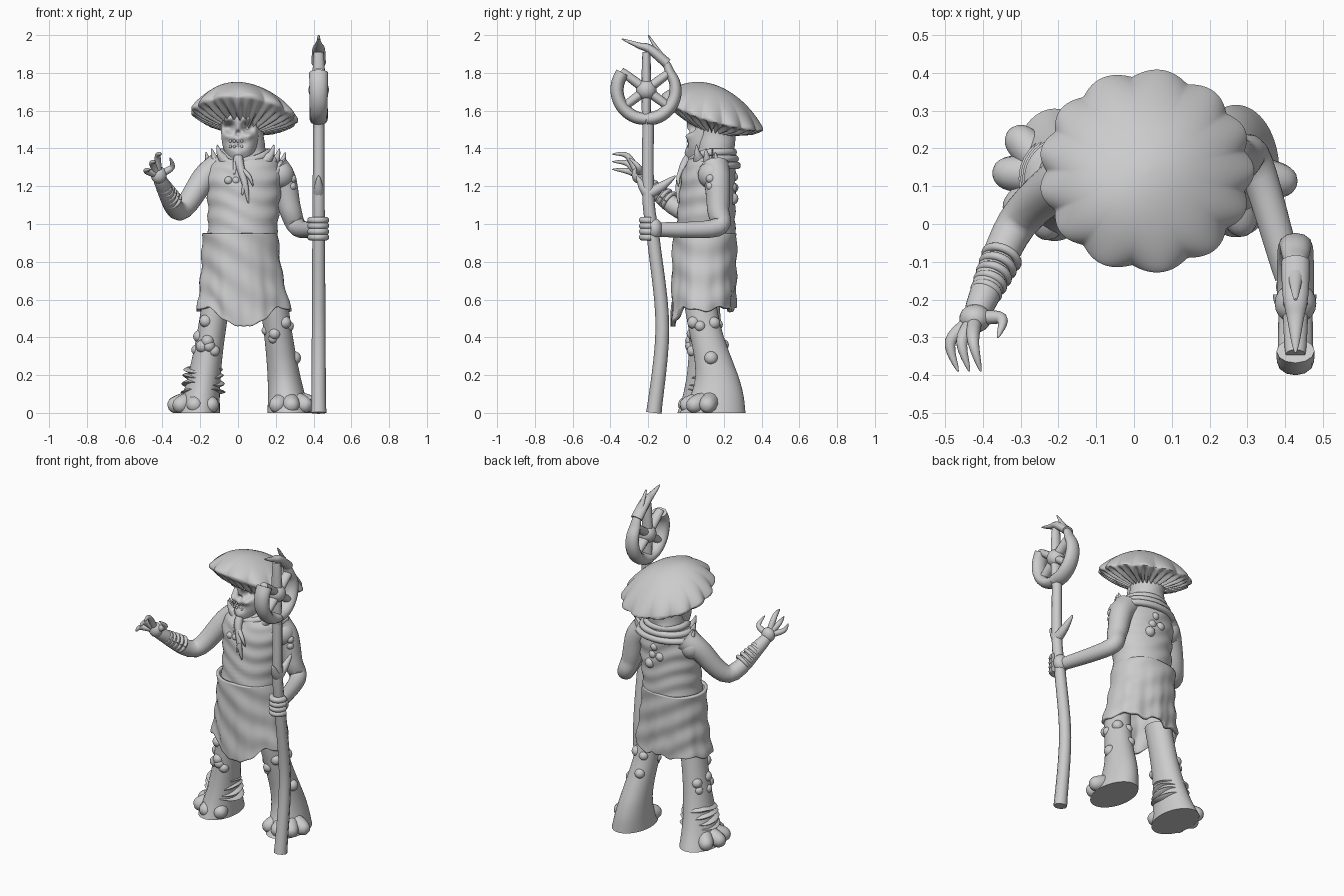
import bpy, bmesh, random
from math import sin, cos, pi, atan2, exp, radians
from mathutils import Vector, Matrix

if "Cube" in bpy.data.objects:
    bpy.data.objects.remove(bpy.data.objects["Cube"])
random.seed(4)

clay = bpy.data.materials.new("grey_clay")
clay.use_nodes = True
clay.diffuse_color = (.6, .6, .6, 1)
clay.node_tree.nodes["Principled BSDF"].inputs["Base Color"].default_value = clay.diffuse_color


def finish(name, bm):
    bmesh.ops.recalc_face_normals(bm, faces=bm.faces)
    mesh = bpy.data.meshes.new(name)
    bm.to_mesh(mesh)
    bm.free()
    mesh.materials.append(clay)
    mesh.polygons.foreach_set("use_smooth", [True] * len(mesh.polygons))
    mesh.set_sharp_from_angle(angle=radians(60))
    obj = bpy.data.objects.new(name, mesh)
    bpy.context.scene.collection.objects.link(obj)
    return obj


def spline(points, steps):
    """Smooth interpolation through tuples of any length."""
    padded = [points[0], *points, points[-1]]
    out = []
    for before, start, end, after in zip(padded, padded[1:], padded[2:], padded[3:]):
        for step in range(steps):
            t = step / steps
            ease = t * t * (3 - 2 * t)
            lean, arrive = t * (1 - t) ** 2 / 2, t * t * (t - 1) / 2
            out.append([p + (q - p) * ease + (q - o) * lean + (r - p) * arrive
                        for o, p, q, r in zip(before, start, end, after)])
    return out + [list(points[-1])]


def skin(bm, rings, caps=True):
    loops = [[bm.verts.new(point) for point in ring] for ring in rings]
    for low, high in zip(loops, loops[1:]):
        for i in range(len(low)):
            bm.faces.new((low[i - 1], low[i], high[i], high[i - 1]))
    if caps:
        bm.faces.new(loops[0])
        bm.faces.new(loops[-1])


def arc(center, u, v, start, stop, count=12):
    """Points on an elliptical arc spanned by the half axes u and v."""
    angles = [start + (stop - start) * k / count for k in range(count + 1)]
    return [Vector(center) + Vector(u) * cos(a) + Vector(v) * sin(a) for a in angles]


def loft(name, rows, sides=64, steps=10, warp=None, caps=True):
    """Stack of horizontal ellipses: x, y, z, x radius, y radius."""
    rings = []
    for x, y, z, rx, ry in spline(rows, steps):
        ring = arc((x, y, z), (rx, 0, 0), (0, ry, 0), 0, 2 * pi, sides)[:-1]
        rings.append([warp(v, Vector((x, y, z))) for v in ring] if warp else ring)
    bm = bmesh.new()
    skin(bm, rings, caps)
    return finish(name, bm)


def tubes(name, paths, thick, thin, power=2, sides=12, flat=1):
    """Tubes along paths, tapering from thick to thin."""
    bm = bmesh.new()
    for path in paths:
        points = [Vector(p) for p in spline(path, 6)]
        last = len(points) - 1
        side = Vector((1, .01, .02))
        rings = []
        for k, point in enumerate(points):
            along = (points[min(k + 1, last)] - points[max(k - 1, 0)]).normalized()
            if abs(side.dot(along)) > .95:
                side = Vector((0, .1, 1))
            side = (side - along * side.dot(along)).normalized()
            radius = thick + (thin - thick) * (k / last) ** power
            rings.append(arc(point, side * radius * flat, along.cross(side) * radius, 0, 2 * pi, sides)[:-1])
        skin(bm, rings)
    return finish(name, bm)


def blobs(name, items, scale=(1, 1, 1)):
    bm = bmesh.new()
    for center, radius in items:
        matrix = Matrix.Translation(center) @ Matrix.Diagonal((*scale, 1)) @ Matrix.Scale(radius, 4)
        bmesh.ops.create_icosphere(bm, subdivisions=3, radius=1, matrix=matrix)
    return finish(name, bm)


def warts(name, host, count, allowed):
    spots = [v.co - v.normal * .012 for v in host.data.vertices if allowed(v.co)]
    blobs(name, [(spot, random.uniform(.025, .036)) for spot in random.sample(spots, count)])


# Torso with wrapped cloth wrinkles
def wrinkle(v, center):
    depth = .004 if v.z < 1.4 else .002
    return v + (v - center).normalized() * depth * sin(65 * v.z + 9 * v.x + 2 * sin(14 * v.x))

torso = loft("torso", [(.02, .1, .88, .18, .16), (.03, .11, 1.1, .19, .15), (.03, .12, 1.27, .2, .14),
                       (.04, .14, 1.34, .165, .125), (.035, .155, 1.4, .11, .105), (.03, .16, 1.58, .105, .1)],
             steps=12, warp=wrinkle)

# Skirt with a pointed front flap and ragged hem
def drape(v, center):
    t = (.95 - v.z) / .4
    out = v - center
    a = atan2(out.y, out.x)
    v = v + out * t * (.03 * sin(7 * a + 5 * v.z) + .012 * sin(17 * a))
    v += out.normalized() * .004 * sin(45 * v.z + 25 * v.x)
    flap = .11 * max(0, 1 - abs(out.x) / .19) if out.y < 0 else 0
    v.z -= t * t * (flap + .01 * cos(6 * a) + .006 * sin(13 * a))
    return v

skirt = loft("skirt", [(.01, .1, .95, .2, .17), (.02, .095, .75, .215, .17), (.03, .09, .55, .25, .17)],
             sides=96, steps=16, warp=drape, caps=False)
skirt.modifiers.new("cloth", "SOLIDIFY").thickness = .02

# Head: sockets, nose and mouth pressed in, brows and cheeks pulled out
FEATURES = [(.05, 1.51, .03, .06), (0, 1.48, .016, .035), (.02, 1.425, .025, .02),
            (.05, 1.555, .025, -.03), (.06, 1.47, .02, -.02), (0, 1.37, .03, -.015)]

def skull(v, center):
    if v.y < center.y:
        offsets = [(abs(v.x) - x, v.z - z, r, d) for x, z, r, d in FEATURES]
        v.y += sum(d * exp(-(dx * dx + dz * dz) / (r * r)) for dx, dz, r, d in offsets)
    return v

loft("head", [(.01, .09, 1.33, .06, .07), (.01, .09, 1.41, .09, .09), (.01, .1, 1.5, .1, .1), (.01, .11, 1.62, .1, .1)],
     sides=112, steps=18, warp=skull)
blobs("teeth", [((x, .012 + 4 * x * x, z), .009) for z in (1.41, 1.44) for x in (-.04, -.02, 0, .02, .04)], (.8, .8, 1))

# Mushroom cap: scalloped dome on top, gills beneath, curled up at the front
def cap_point(t, a, under):
    lobe = abs(cos(6.5 * a + .5 * sin(2 * a)))
    reach = t * (1 - .07 * t ** 6 * (1 - lobe))
    x, y = .285 * reach * cos(a), .27 * reach * sin(a)
    if under:
        height = -.09 * (1 - t) ** .8 + .012 * sin(30 * a) * min(1, 5 * (1 - t)) - .008
    else:
        height = .165 * (1 - t * t) ** .85 + .012 * t ** 8 * (lobe - .5) + .004 * sin(14 * x) * sin(17 * y)
    curl = .035 * t ** 3 * max(0, -sin(a)) ** 2
    return Vector((.033 + x, .14 + y, 1.575 - .26 * y - .09 * x + height + curl))

def cap_ring(t, under):
    return [cap_point(t, 2 * pi * i / 264, under) for i in range(264)]

bm = bmesh.new()
skin(bm, [cap_ring(sin(pi / 2 * (k + .1) / 16.1), False) for k in range(17)]
     + [cap_ring(1 - .8 * (k / 10) ** 1.5, True) for k in range(11)])
finish("mushroom_cap", bm)

# Legs that lean outward and flare into broad feet with a fan of toes
def leg(name, hip, foot, bend, first_toe, last_toe, toe_count):
    rows = []
    for k in range(8):
        t = k / 7
        x, y = Vector(hip).lerp(Vector(foot), t)
        rows.append((x, y + bend * sin(pi * t * t), .62 * (1 - t), .074 + .04 * t ** 3, .085 + .09 * t ** 3))
    x, y = foot
    ankle = (x, y, .08)
    tips = arc((x, y, .03), (.16, 0, 0), (0, .17, 0), first_toe, last_toe, toe_count - 1)
    tubes(name + "_toes", [[ankle, Vector(ankle).lerp(tip, .6), tip] for tip in tips], .05, .015, 5)
    shape = loft(name, rows)
    warts(name + "_warts", shape, 9, lambda v: .18 < v.z < .5 and v.y < y + .08)

leg("left_leg", (.185, .07), (.27, .14), .045, -2.1, -.2, 4)
leg("right_leg", (-.11, .09), (-.21, .13), 0, -1, -3.9, 5)

# Shelf fungus rings on the right shin
def wave(v, center):
    v.z += .01 * sin(2 * atan2(v.y - center.y, v.x - center.x) + 40 * center.z)
    return v

for k in range(4):
    z, wide = .12 + .035 * k, .12 - .005 * k
    rims = [(-.185, .12, z + dz, r, r) for dz, r in ((-.012, .09), (0, wide), (.012, .09))]
    loft("shin_shelf_" + str(k + 1), rims, sides=40, steps=4, warp=wave)

# Growths on the back, chest and shoulder
warts("back_warts", torso, 4, lambda v: v.y > .25 and abs(v.x - .04) < .06 and 1.1 < v.z < 1.25)
blobs("chest_warts", [((x, -.008, 1.23), .022) for x in (-.05, -.01)])
blobs("shoulder_warts", [((.285, .13, z), .024) for z in (1.2, 1.24)])

# Arms
tubes("left_arm", [[(.19, .15, 1.3), (.24, .165, 1.23), (.275, .17, 1.08), (.32, .16, .98), (.41, -.14, .97)]],
      .08, .038, 1, 24)
tubes("right_arm", [[(-.1, .15, 1.3), (-.18, .12, 1.24), (-.31, 0, 1.07), (-.4, -.2, 1.21), (-.42, -.25, 1.26)]],
      .08, .026, 1, 24)
blobs("shoulders", [((x, .14, 1.26), .077) for x in (-.14, .22)])

# Wrist wrap on the right forearm
elbow, wrist = Vector((-.35, -.09, 1.125)), Vector((-.4, -.2, 1.21))
turn = (wrist - elbow).to_track_quat("Z", "Y")
tubes("wrist_wrap", [arc(elbow.lerp(wrist, .2 * k), turn @ Vector((.045 - .003 * k, 0, 0)),
                         turn @ Vector((0, .045 - .003 * k, 0)), 0, 2 * pi) for k in range(5)], .011, .011)

# Open clawed right hand
palm = Vector((-.42, -.25, 1.26))
blobs("right_palm", [(palm, .042)], (1, .9, 1.1))
fingers = []
for k in range(3):
    knuckle = palm + Vector((.03 * k - .065, -.06, .02 + .04 * k))
    fingers.append([palm, knuckle, knuckle + Vector((.02, -.08, .01))])
fingers.append([palm, (-.35, -.25, 1.3), (-.36, -.3, 1.35)])
tubes("right_fingers", fingers, .02, .002)

# Left hand gripping the staff
grip = Vector((.425, -.185, .975))
blobs("left_palm", [(grip + Vector((0, .02, 0)), .05)], (1, .8, 1.1))
tubes("left_fingers", [arc(grip + Vector((0, 0, .03 * k - .045)), (.04, 0, 0), (0, .046, 0), 0, -pi)
                       for k in range(4)], .018, .018)

# Collar folds sagging over the chest, with shoulder spikes
def fold(k):
    ring = arc((.04, .14, 1.38 - .035 * k), (.125 + .03 * k, 0, 0), (0, .11 + .01 * k, 0), 0, 2 * pi, 20)
    for p in ring:
        p.z -= (.05 + .035 * k) * min(0, (p.y - .14) / .12) ** 2
    return ring

tubes("collar_folds", [fold(k) for k in range(3)], .02, .02)
spikes = []
for side in (-1, 1):
    for k in range(3):
        root = Vector((.04 + side * (.11 + .03 * k), .07 + .05 * k, 1.34 - .02 * k))
        spikes.append([root, root + Vector((side * .025, -.01, .03)), root + Vector((side * .04, -.015, .08))])
tubes("shoulder_spikes", spikes, .035, .002, 1)

# Beard of rootlets
tubes("beard", [[(0, .03, 1.37), (.01, -.01, 1.31), (.04, -.04, 1.2), (.055, -.04, 1.11)]], .025, .003)
tubes("beard_rootlets", [[(.02, -.02, 1.29), (.06, -.04, 1.25), (.08, -.04, 1.2)],
                         [(-.01, .01, 1.35), (-.02, -.02, 1.26)], [(.04, -.04, 1.22), (.02, -.04, 1.15)]], .014, .002)

# Staff, drawn in its own upright plane: bent shaft, thorns and crescent head
def in_plane(*points):
    return [Vector((.427, y, z)) for y, z in points]

tubes("staff_shaft", [in_plane((-.17, 0), (-.125, .45), (-.17, .9), (-.2, 1.15), (-.2, 1.57))], .041, .03, .6, 8)
tubes("staff_thorns", [in_plane((-.2, 1.16), (-.2 + reach / 2, 1.2), (-.2 + reach, 1.255))
                       for reach in (.145, -.06)], .03, .003)
gem, = in_plane((-.21, 1.71))
across, up = Vector((0, .155, 0)), Vector((0, 0, .155))
tubes("staff_prong", [arc(gem, across, up, -pi / 2, -1.2 * pi, 6)], .032, .036, 1, flat=1.4)
tubes("staff_crescent", [arc(gem, across, up, -pi / 2, pi / 5, 6)
                         + in_plane((-.105, 1.85), (-.15, 1.92), (-.2, 2))], .035, .003, 3, flat=1.4)
tubes("staff_crown", [in_plane((-.1, 1.85), (-.19, 1.925), (-.25, 1.945), (-.34, 1.98))], .027, .002, flat=1.4)
tubes("staff_spokes", [[gem, end] for end in arc(gem, across, up * 1.3, pi / 6, pi * 11 / 6, 5)], .026, .02, flat=1.3)
blobs("staff_gem", [(gem, .055)])
